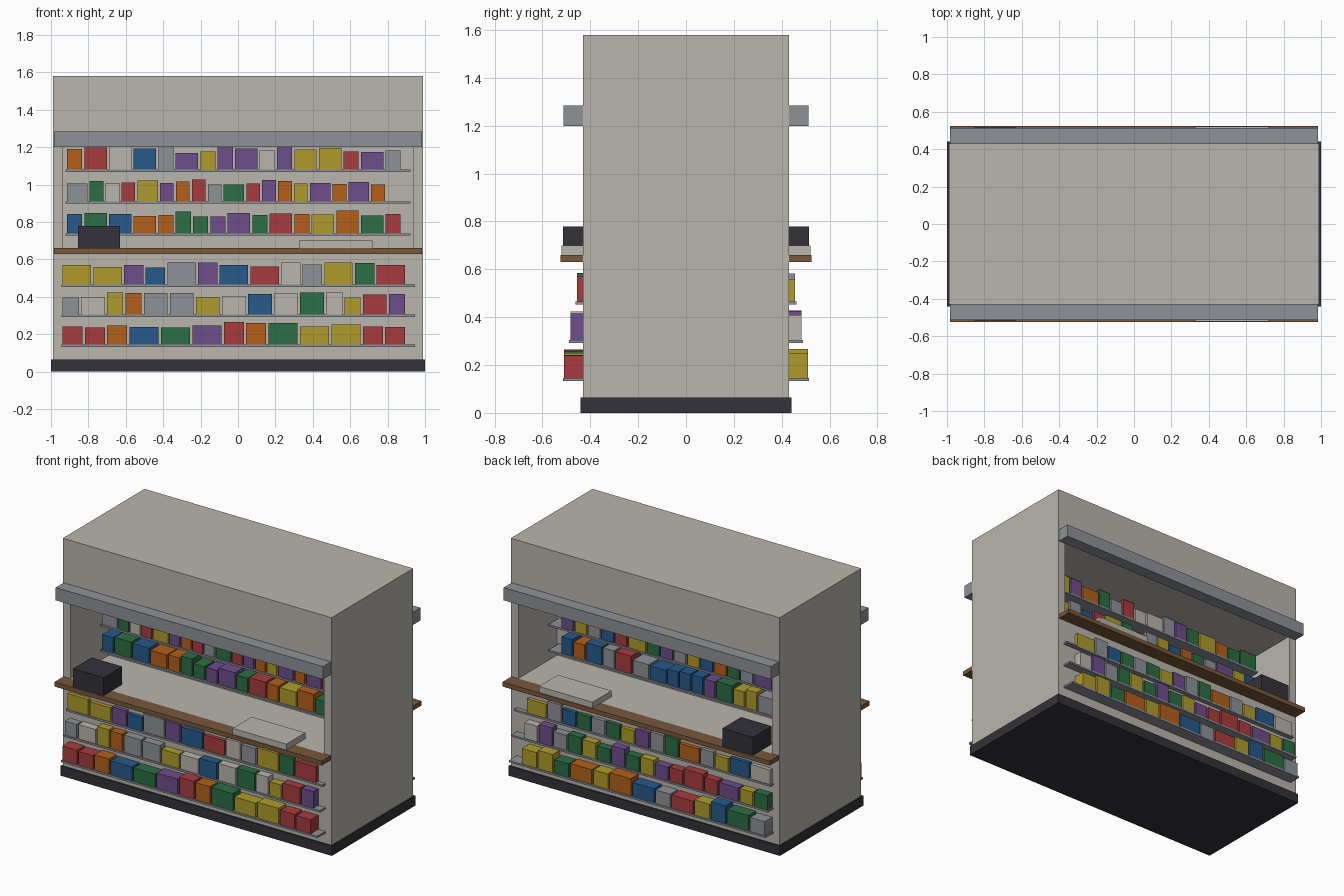
import bpy
import random

random.seed(4)
old = bpy.data.objects.get("Cube")
if old:
    bpy.data.objects.remove(old, do_unlink=True)


def material(name, srgb):
    mat = bpy.data.materials.new(name)
    mat.use_nodes = True
    rgba = [(c / 255) ** 2.2 for c in srgb] + [1]
    mat.diffuse_color = rgba
    mat.node_tree.nodes["Principled BSDF"].inputs["Base Color"].default_value = rgba
    return mat


cream = material("warm white", (184, 180, 172))
steel = material("steel grey", (140, 144, 150))
dark = material("charcoal", (54, 53, 60))
wood = material("brown wood", (120, 88, 62))
# Goods colours by initial letter
paint = {
    "w": cream,
    "s": steel,
    "r": material("red", (167, 62, 64)),
    "b": material("blue", (42, 90, 138)),
    "g": material("green", (48, 110, 70)),
    "y": material("yellow", (174, 154, 48)),
    "o": material("orange", (178, 96, 32)),
    "p": material("purple", (110, 78, 138)),
}


def box(name, x, y, z, mat):
    """Axis-aligned box from (low, high) ranges."""
    bpy.ops.mesh.primitive_cube_add(size=1)
    obj = bpy.context.object
    obj.name = name
    ranges = [sorted(r) for r in (x, y, z)]
    obj.location = [(a + b) / 2 for a, b in ranges]
    obj.scale = [b - a for a, b in ranges]
    bpy.ops.object.transform_apply(location=True, rotation=False, scale=True)
    obj.data.materials.append(mat)
    return obj


FACE = 0.43     # outer face of the body
WALL = 0.02     # face of the central partition
COUNTER = 0.66  # top of the counter
LENGTH = 0.985  # half length of counter and canopy

# Goods from -x to +x, bottom shelf first: colour letter, capital = wide pack
front_goods = [
    "rroBGProGYYrr",
    "sWyoSSYWBWGwyRp",
    "YYpbSpBRwsYgR",
    "bGBOoggpPgRoYOGr",
    "SgwrYporsGrpoyPoPo ",
    "oRWBsPypPwpYYrPs",
]
back_goods = [
    "sGbyRsBOyOgyy",
    "gyPrRrpygpgygspw",
    "WBysOgspygsgbsY",
    "grSyyGpbbbBSRsBob",
    "byPsgobyspgYrbsyp",
    "GgoYgpsWwrsgOpyb",
]


def stock(label, side, letters, left, right, back, front, floor):
    """Fill one shelf with packs sharing its length by their widths."""
    weights = [1.42 if c.isupper() else 1 for c in letters]
    unit = (right - left) / sum(weights)
    x = left
    for letter, weight in zip(letters, weights):
        pitch = unit * weight
        if letter != " ":
            box(label + "_goods", (x, x + pitch - 0.012), (side * back, side * front),
                (floor, floor + random.uniform(0.088, 0.122)), paint[letter.lower()])
        x += pitch


# Body and plinth
body = box("body", (-0.99, 0.99), (-FACE, FACE), (0.03, 1.58), cream)
box("plinth", (-1, 1), (-0.44, 0.44), (0, 0.065), dark)

for label, side, margin, goods in (("front", -1, 0.04, front_goods), ("back", 1, 0.08, back_goods)):
    # Serving recess cut into the long side
    cutter = box("recess_cutter", (-0.935, 0.935), (side * WALL, side * 0.6), (COUNTER, 1.21), cream)
    cut = body.modifiers.new("recess", "BOOLEAN")
    cut.operation = "DIFFERENCE"
    cut.solver = "EXACT"
    cut.object = cutter
    bpy.context.view_layer.objects.active = body
    bpy.ops.object.modifier_apply(modifier=cut.name)
    bpy.data.objects.remove(cutter, do_unlink=True)

    # Counter, canopy rail and counter-top items
    box(label + "_counter", (-LENGTH, LENGTH), (side * FACE, side * 0.525), (0.63, COUNTER), wood)
    box(label + "_canopy", (-LENGTH, LENGTH), (side * FACE, side * 0.513), (1.2, 1.285), steel)
    box(label + "_till", (-0.855, -0.63), (side * 0.32, side * 0.515), (COUNTER, 0.78), dark)
    box(label + "_tray", (0.325, 0.72), (side * 0.32, side * 0.52), (COUNTER, 0.7), cream)

    # Three stepped shelves below the counter, three inside the recess
    for level, letters in enumerate(goods):
        if level < 3:
            half, back, front, top = 0.945, FACE, 0.515 - 0.027 * level, 0.145 + 0.16 * level
        else:
            half, back, front, top = 0.922, WALL, 0.13, 0.74 + 0.17 * (level - 3)
        box(label + "_shelf", (-half, half), (side * back, side * front), (top - 0.012, top), steel)
        stock(label, side, letters, 0.008 - half, half - margin, back, front - 0.005, top)
